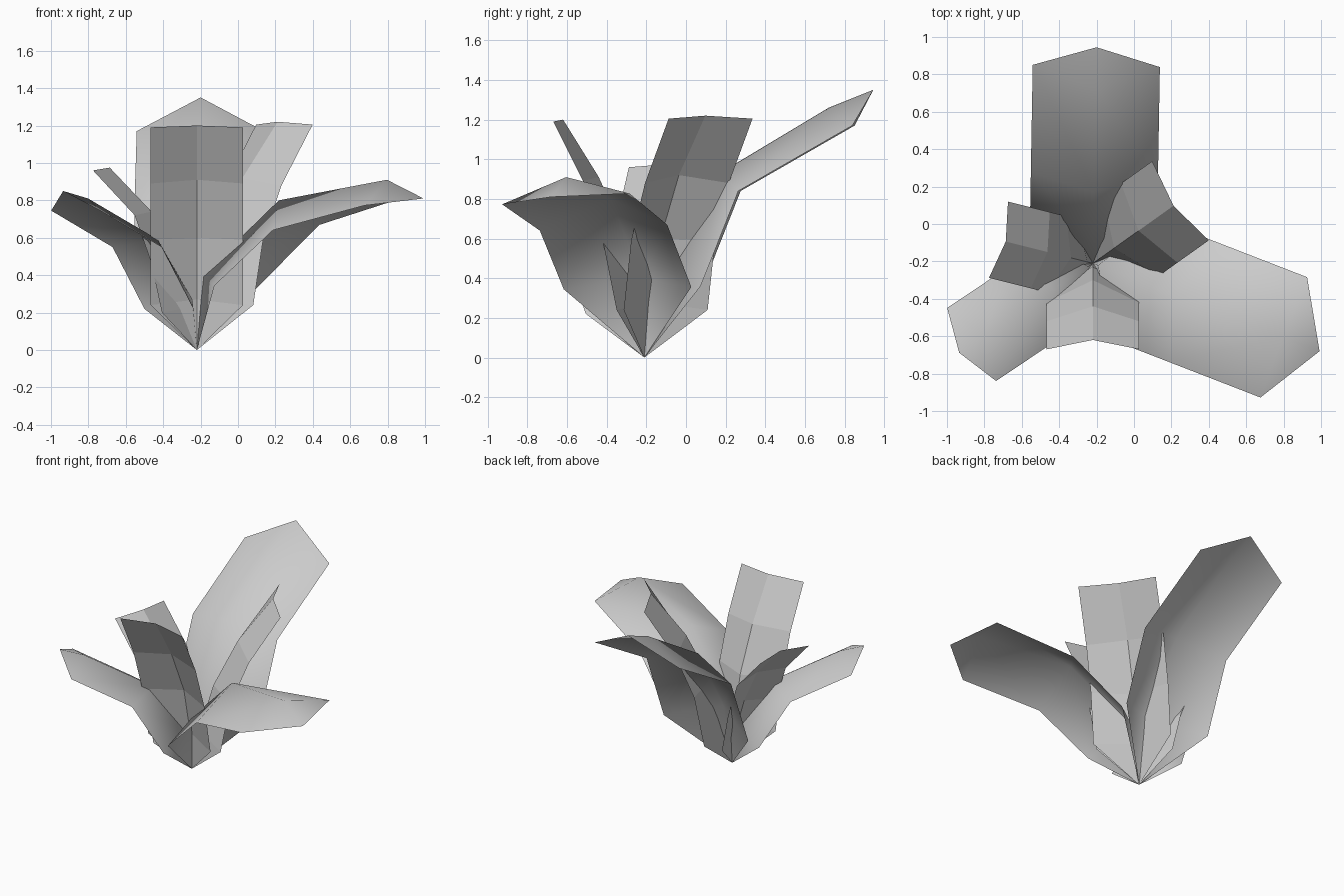
import bpy
import bmesh
from math import radians
from mathutils import Vector, Matrix

cube = bpy.data.objects.get("Cube")
if cube:
    bpy.data.objects.remove(cube, do_unlink=True)

ROOT = Vector((-0.22, -0.21, 0))

grey = bpy.data.materials.new("leaf_grey")
grey.use_nodes = True
grey.diffuse_color = (0.6, 0.6, 0.6, 1)
grey.node_tree.nodes["Principled BSDF"].inputs["Base Color"].default_value = (0.6, 0.6, 0.6, 1)


def make_leaf(name, heading, half_width, rows, tip=None, smooth=False, roll=0):
    """Folded leaf from the root. Each row: rim reach, rim height, rib reach, rib height."""
    bm = bmesh.new()
    place = Matrix.Translation(ROOT) @ Matrix.Rotation(radians(heading), 4, "Z")

    def vert(reach, side, height):
        return bm.verts.new(place @ Vector((reach, side, height)))

    root = vert(0, 0, 0)
    grid = []
    for rim_r, rim_z, rib_r, rib_z in rows:
        lift = roll * rim_r
        grid.append((vert(rim_r, -half_width, rim_z - lift),
                     vert(rib_r, 0, rib_z),
                     vert(rim_r, half_width, rim_z + lift)))
    # fan at the root, then strips on both sides of the rib
    right, rib, left = grid[0]
    bm.faces.new((root, right, rib))
    bm.faces.new((root, rib, left))
    for low, high in zip(grid, grid[1:]):
        for i in range(2):
            bm.faces.new((low[i], high[i], high[i + 1], low[i + 1]))
    # pointed end
    if tip:
        end = vert(tip[0], 0, tip[1])
        right, rib, left = grid[-1]
        bm.faces.new((right, end, rib))
        bm.faces.new((rib, end, left))
    for face in bm.faces:
        face.smooth = smooth
    mesh = bpy.data.meshes.new(name)
    bm.to_mesh(mesh)
    bm.free()
    mesh.materials.append(grey)
    leaf = bpy.data.objects.new(name, mesh)
    bpy.context.collection.objects.link(leaf)


# Broad outer leaves with drooping rims
make_leaf("outer_leaf_back", 89, 0.34,
          [(0.29, 0.36, 0.10, 0.45), (0.48, 0.84, 0.38, 0.93), (1.055, 1.17, 0.93, 1.26)],
          tip=(1.155, 1.35), smooth=True)
make_leaf("outer_leaf_left", -21.2, 0.345,
          [(0.235, 0.35, 0.03, 0.40), (0.57, 0.655, 0.47, 0.80), (1.095, 0.80, 1.09, 0.91)],
          tip=(1.30, 0.81), smooth=True, roll=0.025)
make_leaf("outer_leaf_right", 213.8, 0.235,
          [(0.18, 0.22, 0.03, 0.27), (0.385, 0.55, 0.25, 0.59), (0.78, 0.745, 0.70, 0.81)],
          tip=(0.86, 0.85), smooth=True)

# Narrow inner leaves with blunt ends and flat facets
make_leaf("inner_leaf_front", -90, 0.247,
          [(0.14, 0.24, 0.02, 0.27), (0.21, 0.59, 0.09, 0.60),
           (0.31, 0.89, 0.23, 0.91), (0.46, 1.19, 0.41, 1.20)])
make_leaf("inner_leaf_left", 35.5, 0.26,
          [(0.185, 0.24, 0.05, 0.28), (0.25, 0.59, 0.14, 0.60),
           (0.37, 0.88, 0.30, 0.92), (0.575, 1.205, 0.53, 1.22)])
make_leaf("inner_leaf_right", 166, 0.21,
          [(0.14, 0.20, 0.03, 0.23), (0.20, 0.47, 0.12, 0.49),
           (0.29, 0.72, 0.25, 0.74), (0.52, 0.96, 0.48, 0.975)])
